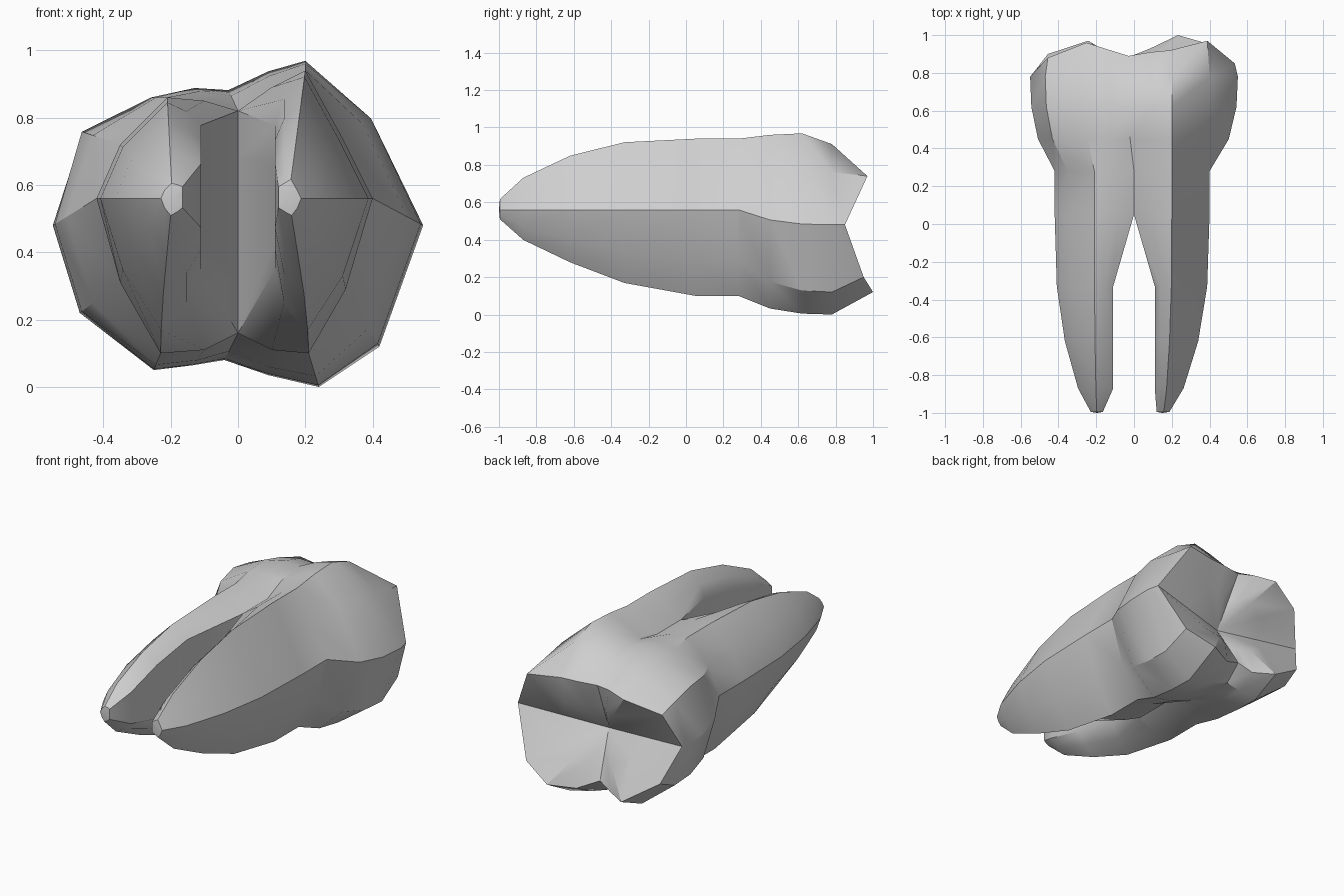
import bpy, bmesh, math
from mathutils import Vector

if "Cube" in bpy.data.objects:
    bpy.data.objects.remove(bpy.data.objects["Cube"], do_unlink=True)

# Cross-sections (x, z), clockwise from the upper groove
NECK = [(0, .82), (.1, .89), (.2, .94), (.31, .74), (.4, .56), (.32, .29), (.21, .1), (.1, .11),
        (0, .16), (-.1, .11), (-.23, .1), (-.35, .31), (-.42, .56), (-.35, .72), (-.21, .86), (-.1, .85)]
CROWN = [(-.03, .885), (.09, .94), (.2, .97), (.4, .8), (.55, .48), (.42, .12), (.24, 0), (.09, .035),
         (-.04, .08), (-.13, .065), (-.25, .05), (-.47, .22), (-.55, .48), (-.47, .76), (-.26, .86), (-.13, .89)]
# Biting edge (y, z) at each crown point
RIM = [(.89, .75), (.91, .75), (.92, .75), (.97, .74), (.85, .48), (.95, .2), (1, .12), (.93, .11),
       (.88, .17), (.9, .13), (.97, .13), (.9, .27), (.8, .48), (.88, .68), (.96, .75), (.92, .76)]
COUNT = len(NECK)
HALF = COUNT // 2

bm = bmesh.new()


def add_ring(points):
    return [bm.verts.new(p) for p in points]


def bridge(a, b):
    """Join two closed rings with quads."""
    for i in range(len(a)):
        j = (i + 1) % len(a)
        bm.faces.new((a[i], a[j], b[j], b[i]))


def fan(ring, tip):
    """Close a ring with triangles to one point."""
    center = bm.verts.new(tip)
    for i in range(len(ring)):
        bm.faces.new((ring[i], ring[(i + 1) % len(ring)], center))


def blend(t, y, top=1):
    """Ring between the neck and crown outlines; top flattens its upper half."""
    points = []
    for n, c in zip(NECK, CROWN):
        x, z = Vector(n).lerp(Vector(c), t)
        points.append((x, y, .48 + (z - .48) * top if z > .48 else z))
    return add_ring(points)


# Crown body, from the fork of the roots to the bulge
fork = blend(0, .05)
last = fork
for t, y, top in ((0, .28, 1), (.68, .45, 1), (.95, .62, 1), (1, .78, .88)):
    ring = blend(t, y, top)
    bridge(last, ring)
    last = ring

# Cusps, and the biting surface with grooves that meet in a central pit
rim = add_ring([(x * .97, y, z) for (x, _), (y, z) in zip(CROWN, RIM)])
bridge(last, rim)
pit = Vector((0, .74, .43))
basin = []
for i, v in enumerate(rim):
    p = pit.lerp(v.co, .5)
    if i % 4:
        p.y += .03
    basin.append(p)
basin = add_ring(basin)
bridge(rim, basin)
fan(basin, pit)

# Shared wall line inside the fork, from bottom to top
wall = add_ring([(0, .05, z) for z in (.32, .5, .68)])

# Two tapering roots that grow out of the fork ring, pinched on their inner side
MID = .56
for side, center in ((1, .15), (-1, .195)):
    if side > 0:
        start = fork[:HALF + 1] + wall
    else:
        start = fork[HALF:] + [fork[0]] + wall[::-1]
    base = [v.co.copy() for v in start]
    last = start
    for y, upper, lower in ((-.33, .95, .85), (-.62, .76, .61), (-.87, .45, .35), (-.995, .15, .11)):
        inner = min(center - .11, upper * .2)
        points = []
        for p in base:
            offset = side * p.x - center
            offset *= upper if offset > 0 else inner / center
            pinch = 1 - min(abs(p.x) / .2, 1)
            if p.z > MID:
                rise = (p.z - MID) * upper * (1 - .12 * pinch)
            else:
                rise = (p.z - MID) * lower * (1 - .38 * pinch)
            points.append((side * (center + offset), y, MID + rise))
        ring = add_ring(points)
        bridge(last, ring)
        last = ring
    fan(last, (side * center, -1, MID))

bmesh.ops.recalc_face_normals(bm, faces=bm.faces[:])
mesh = bpy.data.meshes.new("tooth")
bm.to_mesh(mesh)
bm.free()
tooth = bpy.data.objects.new("tooth", mesh)
bpy.context.collection.objects.link(tooth)

# Plain pale grey enamel
enamel = bpy.data.materials.new("pale grey enamel")
enamel.use_nodes = True
color = (.62, .62, .62, 1)
enamel.diffuse_color = color
enamel.node_tree.nodes["Principled BSDF"].inputs["Base Color"].default_value = color
mesh.materials.append(enamel)

bpy.ops.object.select_all(action='DESELECT')
tooth.select_set(True)
bpy.context.view_layer.objects.active = tooth
bpy.ops.object.shade_smooth_by_angle(angle=math.radians(30))
